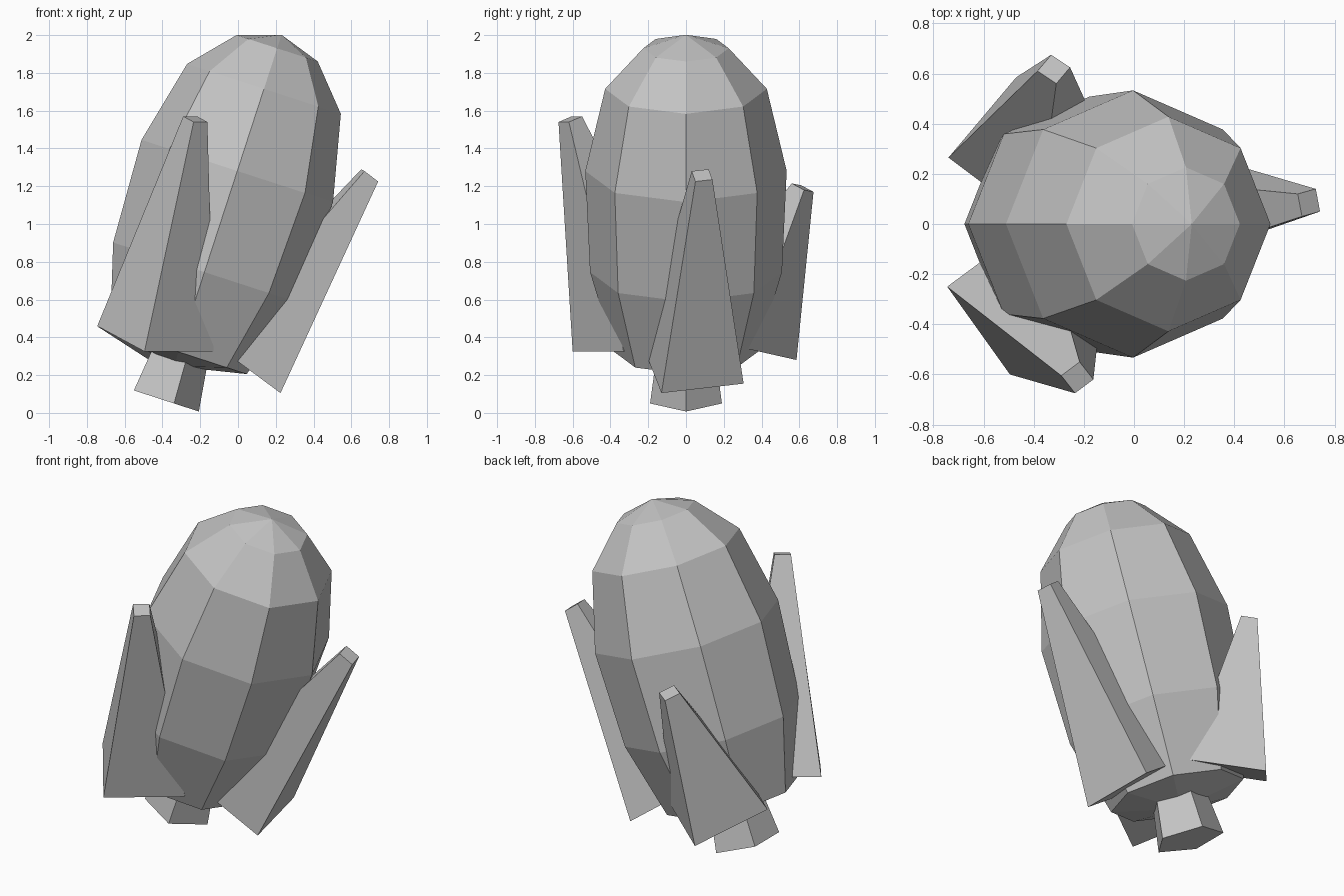
import bpy, bmesh, math
from mathutils import Matrix, Vector

if "Cube" in bpy.data.objects:
    bpy.data.objects.remove(bpy.data.objects["Cube"])

grey = bpy.data.materials.new("plain_grey")
grey.diffuse_color = (0.55, 0.55, 0.55, 1)
grey.use_nodes = True
grey.node_tree.nodes["Principled BSDF"].inputs["Base Color"].default_value = grey.diffuse_color

# Shared frame of the tilted rocket axis
FRAME = Matrix.Translation((-0.315, 0, 0.323)) @ Matrix.Rotation(math.radians(18), 4, 'Y')


def finish(name, bm, matrix=Matrix.Identity(4)):
    bmesh.ops.recalc_face_normals(bm, faces=bm.faces)
    mesh = bpy.data.meshes.new(name)
    bm.to_mesh(mesh)
    bm.free()
    mesh.materials.append(grey)
    obj = bpy.data.objects.new(name, mesh)
    obj.matrix_world = matrix
    bpy.context.collection.objects.link(obj)
    return obj


def lathe(name, profile, sides):
    """Loft (radius, height) rings along the rocket axis; radius 0 is a pole."""
    bm = bmesh.new()
    rings = []
    for r, h in profile:
        n = sides if r else 1
        rings.append([bm.verts.new((r * math.cos(math.tau * i / sides),
                                    r * math.sin(math.tau * i / sides), h))
                      for i in range(n)])
    for low, high in zip(rings, rings[1:]):
        for i in range(sides):
            quad = []
            for ring, k in ((low, i), (low, i + 1), (high, i + 1), (high, i)):
                v = ring[k % len(ring)]
                if v not in quad:
                    quad.append(v)
            bm.faces.new(quad)
    for end in (rings[0], rings[-1]):
        if len(end) > 1:
            bm.faces.new(end)
    return finish(name, bm, FRAME)


def fin(name, base, tip):
    """Tapered block: each end is a parallelogram given by a corner and its two neighbours."""
    bm = bmesh.new()
    loops = []
    for end in (base, tip):
        corner, a, b = (Vector(p) for p in end)
        loops.append([bm.verts.new(p) for p in (corner, a, a + b - corner, b)])
    low, high = loops
    bm.faces.new(low)
    bm.faces.new(high)
    for i in range(4):
        j = (i + 1) % 4
        bm.faces.new((low[i], low[j], high[j], high[i]))
    return finish(name, bm)


# Egg-shaped hull
lathe("hull", [(0, -0.08), (0.38, 0), (0.508, 0.444), (0.533, 1.007),
               (0.428, 1.464), (0.226, 1.69), (0, 1.765)], 8)

# Flared exhaust nozzle
lathe("nozzle", [(0.2, -0.267), (0.15, 0.1)], 5)

# Three sunken stabiliser fins
fin("right_fin",
    [(0.225, -0.13, 0.105), (0.165, 0.305, 0.155), (-0.125, -0.232, 0.364)],
    [(0.742, 0.05, 1.225), (0.725, 0.14, 1.235), (0.67, 0.03, 1.28)])
fin("front_left_fin",
    [(-0.495, -0.6, 0.325), (-0.13, -0.33, 0.325), (-0.745, -0.25, 0.46)],
    [(-0.235, -0.675, 1.54), (-0.162, -0.62, 1.54), (-0.29, -0.605, 1.57)])
fin("back_left_fin",
    [(-0.47, 0.585, 0.28), (-0.117, 0.32, 0.34), (-0.74, 0.265, 0.455)],
    [(-0.33, 0.675, 1.17), (-0.255, 0.625, 1.18), (-0.385, 0.61, 1.205)])
